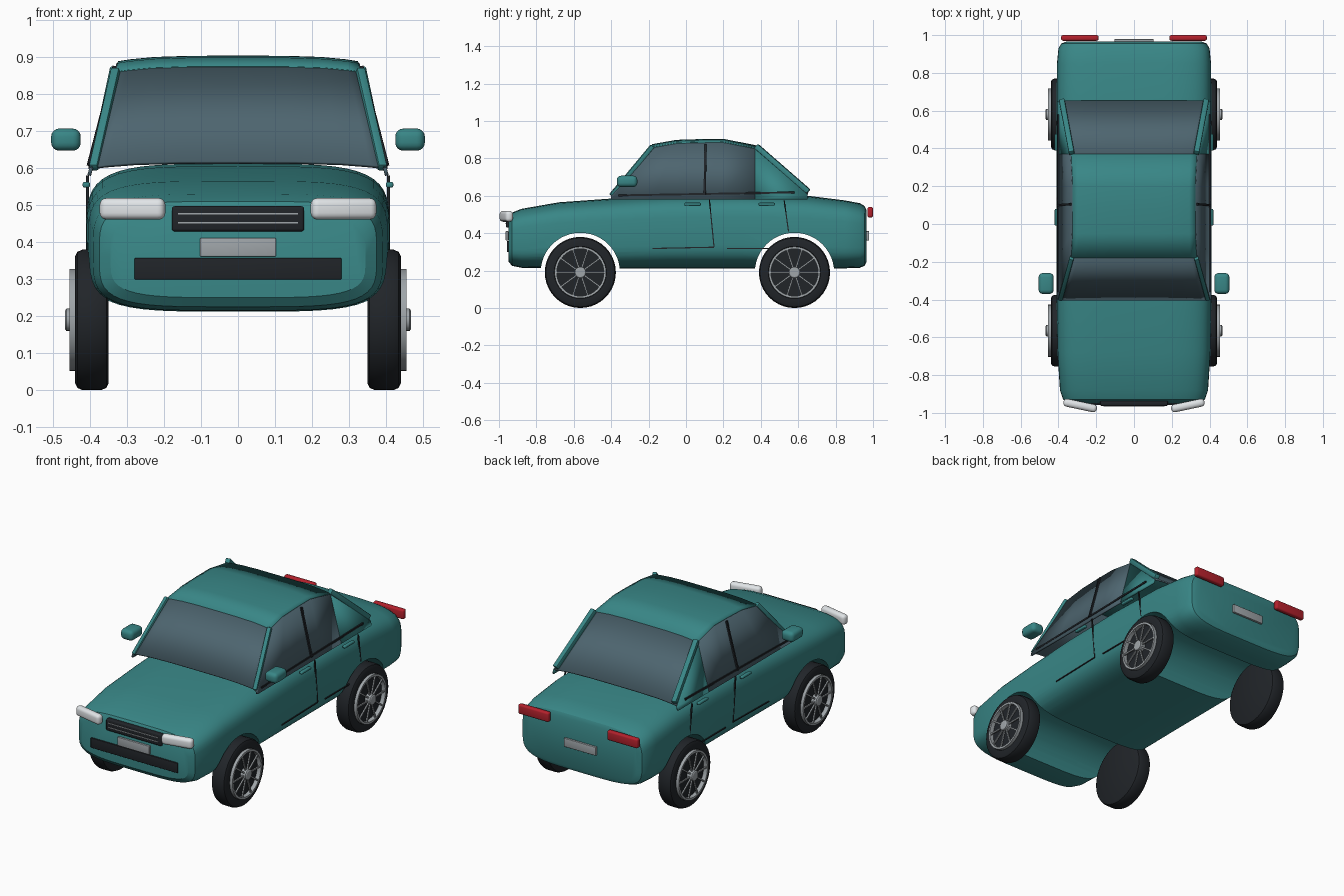
import bpy, bmesh, math
from mathutils import Vector, Matrix

if "Cube" in bpy.data.objects:
    bpy.data.objects.remove(bpy.data.objects["Cube"])


def material(name, rgb):
    m = bpy.data.materials.new(name)
    m.diffuse_color = (*rgb, 1)
    m.use_nodes = True
    m.node_tree.nodes["Principled BSDF"].inputs["Base Color"].default_value = m.diffuse_color
    return m


TEAL = material("teal_paint", (0.04, 0.24, 0.24))
GLASS = material("glass", (0.075, 0.13, 0.16))
DARK = material("dark", (0.015, 0.018, 0.022))
METAL = material("metal", (0.35, 0.38, 0.40))
WHITE = material("lamp_white", (0.75, 0.78, 0.80))
RED = material("lamp_red", (0.45, 0.015, 0.025))


def finish(name, bm, mat):
    bmesh.ops.recalc_face_normals(bm, faces=bm.faces)
    me = bpy.data.meshes.new(name)
    bm.to_mesh(me)
    bm.free()
    ob = bpy.data.objects.new(name, me)
    bpy.context.collection.objects.link(ob)
    me.materials.append(mat)
    return ob


def box(name, loc, size, mat, bevel=0.0, rot=None, seg=3):
    bm = bmesh.new()
    bmesh.ops.create_cube(bm, size=1)
    bmesh.ops.scale(bm, vec=size, verts=bm.verts)
    if bevel:
        bmesh.ops.bevel(bm, geom=bm.edges[:], offset=bevel, segments=seg,
                        profile=0.5, affect='EDGES')
    m = Matrix.Translation(loc) @ (rot or Matrix.Identity(4))
    bmesh.ops.transform(bm, matrix=m, verts=bm.verts)
    return finish(name, bm, mat)


def bar(name, a, b, w, h, mat, bevel=0.0):
    a, b = Vector(a), Vector(b)
    d = b - a
    rot = d.to_track_quat('Y', 'Z').to_matrix().to_4x4()
    return box(name, (a + b) / 2, (w, d.length, h), mat, bevel, rot, 2)


def loft(name, rows, mat, wrap=False, caps=False, thick=0):
    bm = bmesh.new()
    rings = [[bm.verts.new(p) for p in r] for r in rows]
    n = len(rows[0])
    for r0, r1 in zip(rings, rings[1:]):
        for i in range(n if wrap else n - 1):
            j = (i + 1) % n
            bm.faces.new((r0[i], r0[j], r1[j], r1[i]))
    if caps:
        bm.faces.new(rings[0])
        bm.faces.new(rings[-1])
    ob = finish(name, bm, mat)
    if thick:
        md = ob.modifiers.new("thickness", 'SOLIDIFY')
        md.thickness = thick
        md.offset = 0
    return ob


def lathe(name, profile, y, z, s, mat, closed=False, n=40):
    """Revolve (x, radius) points about the wheel axle."""
    pts = profile + profile[:1] if closed else profile
    rows = [[(s * x, y + r * math.cos(2 * math.pi * i / n), z + r * math.sin(2 * math.pi * i / n))
             for i in range(n)] for x, r in pts]
    ob = loft(name, rows, mat, wrap=True, caps=not closed)
    if closed:
        bm = bmesh.new()
        bm.from_mesh(ob.data)
        bmesh.ops.remove_doubles(bm, verts=bm.verts, dist=1e-5)
        bmesh.ops.recalc_face_normals(bm, faces=bm.faces)
        bm.to_mesh(ob.data)
        bm.free()
    return ob


# Lower body: rounded sections (y, half width, bottom, top)
stations = [(-0.95, .345, .25, .475), (-0.93, .375, .225, .51), (-0.88, .392, .215, .53),
            (-0.68, .405, .212, .565), (-0.4, .41, .212, .585), (-0.1, .41, .212, .605),
            (0.3, .41, .212, .612), (0.65, .41, .212, .60), (0.85, .408, .212, .575),
            (0.93, .40, .215, .56), (0.955, .385, .225, .545), (0.965, .36, .245, .525)]
N = 48


def section(y, w, zb, zt):
    def p(v):
        return math.copysign(abs(v) ** (2 / 4.2), v)
    pts = []
    for i in range(N):
        a = 2 * math.pi * i / N
        pts.append((w * p(math.cos(a)), y, (zb + zt) / 2 + (zt - zb) / 2 * p(math.sin(a))))
    return pts


body = loft("body", [section(*s) for s in stations], TEAL, wrap=True, caps=True)

# Wheel arches cut through the body
WHEELS = (("front", -0.565), ("rear", 0.58))
for tag, y in WHEELS:
    cutter = lathe("arch_cutter", [(-0.6, .212), (0.6, .212)], y, 0.19, 1, TEAL, n=48)
    md = body.modifiers.new("arch", 'BOOLEAN')
    md.operation, md.solver, md.object = 'DIFFERENCE', 'EXACT', cutter
    bpy.context.view_layer.objects.active = body
    bpy.ops.object.modifier_apply(modifier=md.name)
    bpy.data.objects.remove(cutter)


# Cabin shell: roof line swept across a crowned section
def half_w(z):
    return 0.397 - (z - 0.6) * 0.26


def across(y, z):
    w = half_w(z)
    return [(w * t, y, z + 0.015 * (1 - t ** 4)) for t in (-1, -.9, -.7, -.4, 0, .4, .7, .9, 1)]


line = [(-0.4, .60), (-0.18, .855), (-0.05, .878), (0.08, .882), (0.2, .883), (0.37, .85), (0.65, .605)]
loft("windshield", [across(*p) for p in line[:2]], GLASS, thick=.01)
loft("roof", [across(*p) for p in line[1:6]], TEAL, thick=.012)
loft("rear_window", [across(*p) for p in line[5:]], GLASS, thick=.01)


def side_rows(s, pts):
    return [[(s * half_w(.58), y, .58), (s * half_w(z), y, z)] for y, z in pts]


for side, s in (("left", -1), ("right", 1)):
    loft(side + "_side_window", side_rows(s, line[:6]), GLASS, thick=.01)
    loft(side + "_rear_quarter", side_rows(s, line[5:]), TEAL, thick=.01)
    # Pillars and window trim
    bar(side + "_front_pillar", (s * .39, -.40, .60), (s * .33, -.18, .865), .024, .024, TEAL, .005)
    bar(side + "_rear_pillar", (s * .33, .375, .866), (s * .382, .655, .622), .03, .03, TEAL, .006)
    bar(side + "_door_pillar", (s * .40, .10, .605), (s * .33, .105, .875), .012, .018, DARK)
    bar(side + "_belt_trim", (s * .397, -.36, .602), (s * .397, .58, .618), .014, .01, DARK)
    # Door seams and handles
    for k, (a, b) in enumerate((((.125, .58), (.15, .325)), ((-.18, .318), (.15, .325)),
                                ((.525, .575), (.548, .41)), ((.22, .318), (.45, .318)))):
        bar(f"{side}_door_seam_{k}", (s * .407, *a), (s * .407, *b), .008, .006, DARK)
    for tag, y in (("front", .035), ("rear", .432)):
        box(f"{side}_{tag}_door_handle", (s * .41, y, .555), (.02, .088, .016), TEAL, .006)
    # Mirror
    box(side + "_mirror", (s * .465, -.315, .677), (.08, .11, .06), TEAL, .022, seg=4)
    # Lamps
    box(side + "_headlight", (s * .285, -.961, .49), (.18, .042, .058), WHITE, .018,
        Matrix.Rotation(s * math.radians(12), 4, 'Z'), 4)
    box(side + "_tail_light", (s * .287, .985, .512), (.198, .03, .056), RED, .01)
    # Wheels
    for tag, y in WHEELS:
        nm = f"{side}_{tag}_"
        z = .19
        lathe(nm + "tyre", [(.35, .172), (.356, .184), (.37, .19), (.42, .19), (.434, .184), (.44, .172),
                            (.44, .14), (.432, .134)], y, z, s, DARK)
        lathe(nm + "rim", [(.432, .126), (.456, .126), (.456, .138), (.432, .138)], y, z, s, METAL, True)
        lathe(nm + "hub", [(.43, .03), (.464, .03), (.468, .024)], y, z, s, METAL, n=20)
        for k in range(10):
            a = 2 * math.pi * k / 10
            c, d = math.cos(a), math.sin(a)
            bar(f"{nm}spoke_{k}", (s * .45, y + .025 * c, z + .025 * d),
                (s * .45, y + .13 * c, z + .13 * d), .008, .008, METAL)

# Front and rear trim
box("grille", (0, -.948, .463), (.358, .03, .068), DARK, .008)
for k, z in enumerate((.453, .477)):
    box(f"grille_bar_{k}", (0, -.964, z), (.325, .006, .004), METAL)
box("lower_intake", (0, -.948, .328), (.56, .02, .058), DARK, .003)
box("front_plate", (0, -.957, .386), (.206, .014, .05), METAL, .003)
box("rear_plate", (0, .972, .386), (.206, .014, .05), METAL, .003)

bpy.ops.object.select_all(action='SELECT')
bpy.context.view_layer.objects.active = body
bpy.ops.object.shade_smooth_by_angle(angle=math.radians(32))
